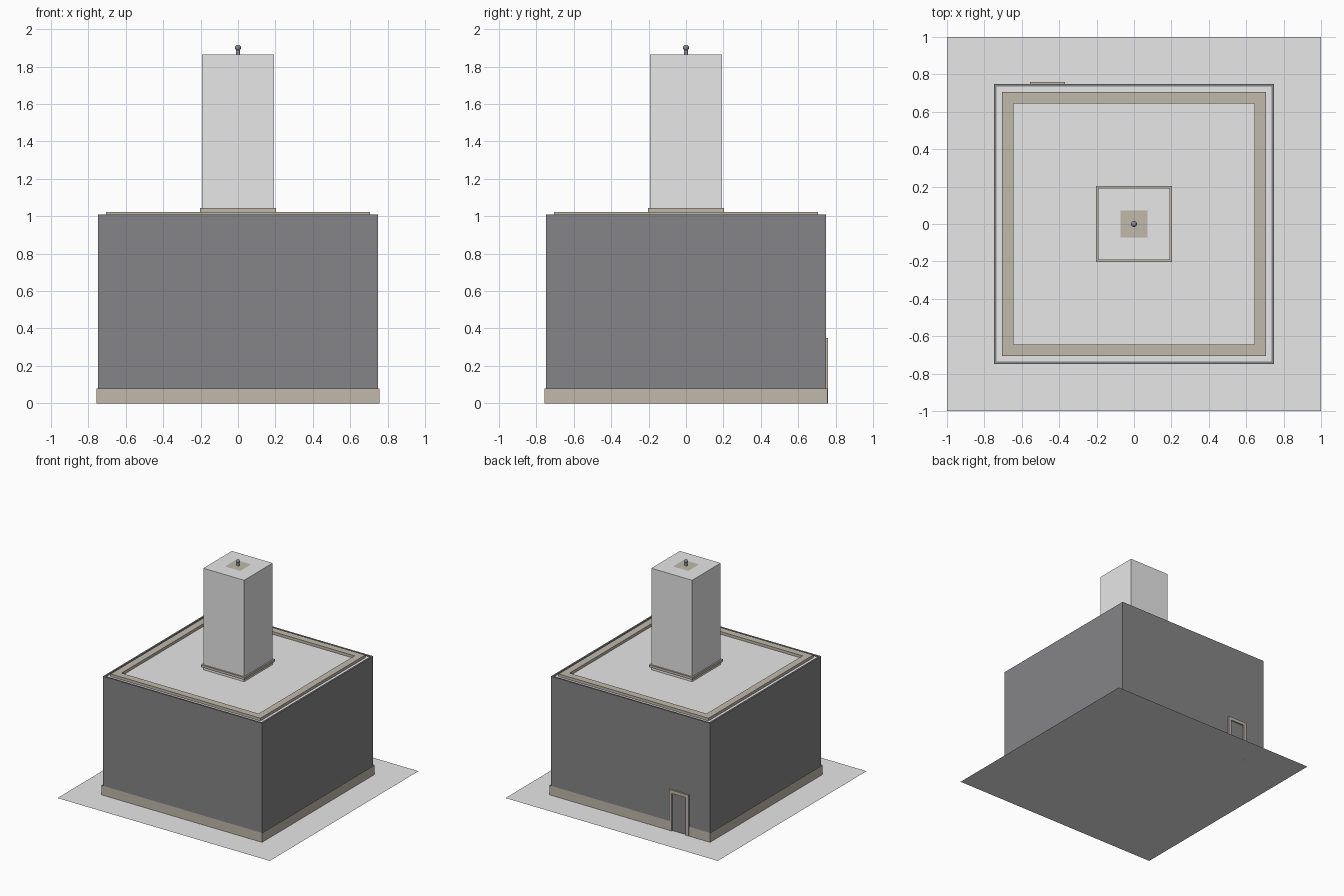
import bpy, bmesh
from mathutils import Matrix

if "Cube" in bpy.data.objects:
    bpy.data.objects.remove(bpy.data.objects["Cube"])


def material(name, r, g, b):
    m = bpy.data.materials.new(name)
    m.diffuse_color = (r, g, b, 1)
    m.use_nodes = True
    m.node_tree.nodes["Principled BSDF"].inputs["Base Color"].default_value = m.diffuse_color
    return m


LIGHT = material("light_grey", 0.8, 0.8, 0.8)
DARK = material("dark_wall", 0.235, 0.235, 0.245)
STONE = material("beige_stone", 0.53, 0.485, 0.41)
METAL = material("antenna_metal", 0.25, 0.26, 0.28)


def add(name, bm, mat):
    me = bpy.data.meshes.new(name)
    bm.to_mesh(me)
    bm.free()
    me.materials.append(mat)
    ob = bpy.data.objects.new(name, me)
    bpy.context.collection.objects.link(ob)
    return ob


def box(name, x0, x1, y0, y1, z0, z1, mat, skip_bottom=False):
    bm = bmesh.new()
    m = Matrix.Translation(((x0 + x1) / 2, (y0 + y1) / 2, (z0 + z1) / 2))
    m = m @ Matrix.Diagonal((x1 - x0, y1 - y0, z1 - z0, 1))
    bmesh.ops.create_cube(bm, size=1, matrix=m)
    if skip_bottom:
        low = [f for f in bm.faces if f.calc_center_median().z < z0 + 1e-5]
        bmesh.ops.delete(bm, geom=low, context='FACES')
    return add(name, bm, mat)


def plate(name, h, z, mat):
    bm = bmesh.new()
    bmesh.ops.create_grid(bm, x_segments=1, y_segments=1, size=h,
                          matrix=Matrix.Translation((0, 0, z)))
    return add(name, bm, mat)


def square_sweep(name, profile, mat):
    """Sweep an (half width, z) profile around a square."""
    bm = bmesh.new()
    rings = [[bm.verts.new((sx * h, sy * h, z))
              for sx, sy in ((-1, -1), (1, -1), (1, 1), (-1, 1))] for h, z in profile]
    for a, b in zip(rings, rings[1:]):
        for i in range(4):
            j = (i + 1) % 4
            bm.faces.new((a[i], a[j], b[j], b[i]))
    return add(name, bm, mat)


# Ground slab and main block
plate("ground_slab", 1.0, 0.0, LIGHT)
square_sweep("main_walls", [(0.748, 0), (0.748, 1.008), (0.734, 1.008), (0.734, 1.0)], DARK)
plate("roof", 0.734, 1.0, LIGHT)
square_sweep("roof_kerb", [(0.705, 1.0), (0.705, 1.023), (0.645, 1.023), (0.645, 1.0)], STONE)

# Thin plinth skin, left open at the doorway
p, dl, dr = 0.757, -0.54, -0.385
path = [(dl, p), (-p, p), (-p, -p), (p, -p), (p, p), (dr, p)]
bm = bmesh.new()
low = [bm.verts.new((x, y, 0)) for x, y in path]
top = [bm.verts.new((x, y, 0.08)) for x, y in path]
for i in range(len(path) - 1):
    bm.faces.new((low[i], low[i + 1], top[i + 1], top[i]))
add("plinth", bm, STONE)

# Door frame on the back wall
box("door_jamb_left", -0.556, -0.528, 0.748, 0.759, 0, 0.32, STONE)
box("door_jamb_right", -0.397, -0.369, 0.748, 0.759, 0, 0.32, STONE)
box("door_lintel", -0.556, -0.369, 0.748, 0.759, 0.32, 0.348, STONE)

# Tower with collar
box("tower", -0.192, 0.192, -0.192, 0.192, 1.0, 1.864, LIGHT, True)
square_sweep("tower_collar", [(0.204, 1.023), (0.204, 1.044), (0.192, 1.044)], STONE)
square_sweep("tower_collar_foot", [(0.192, 1.023), (0.204, 1.023)], STONE)

# Antenna on its pad
plate("antenna_pad", 0.072, 1.866, STONE)
bm = bmesh.new()
bmesh.ops.create_cone(bm, cap_ends=True, segments=12, radius1=0.012, radius2=0.01,
                      depth=0.03, matrix=Matrix.Translation((0, 0, 1.879)))
bmesh.ops.create_uvsphere(bm, u_segments=12, v_segments=8, radius=0.016,
                          matrix=Matrix.Translation((0, 0, 1.901)))
add("antenna", bm, METAL)
